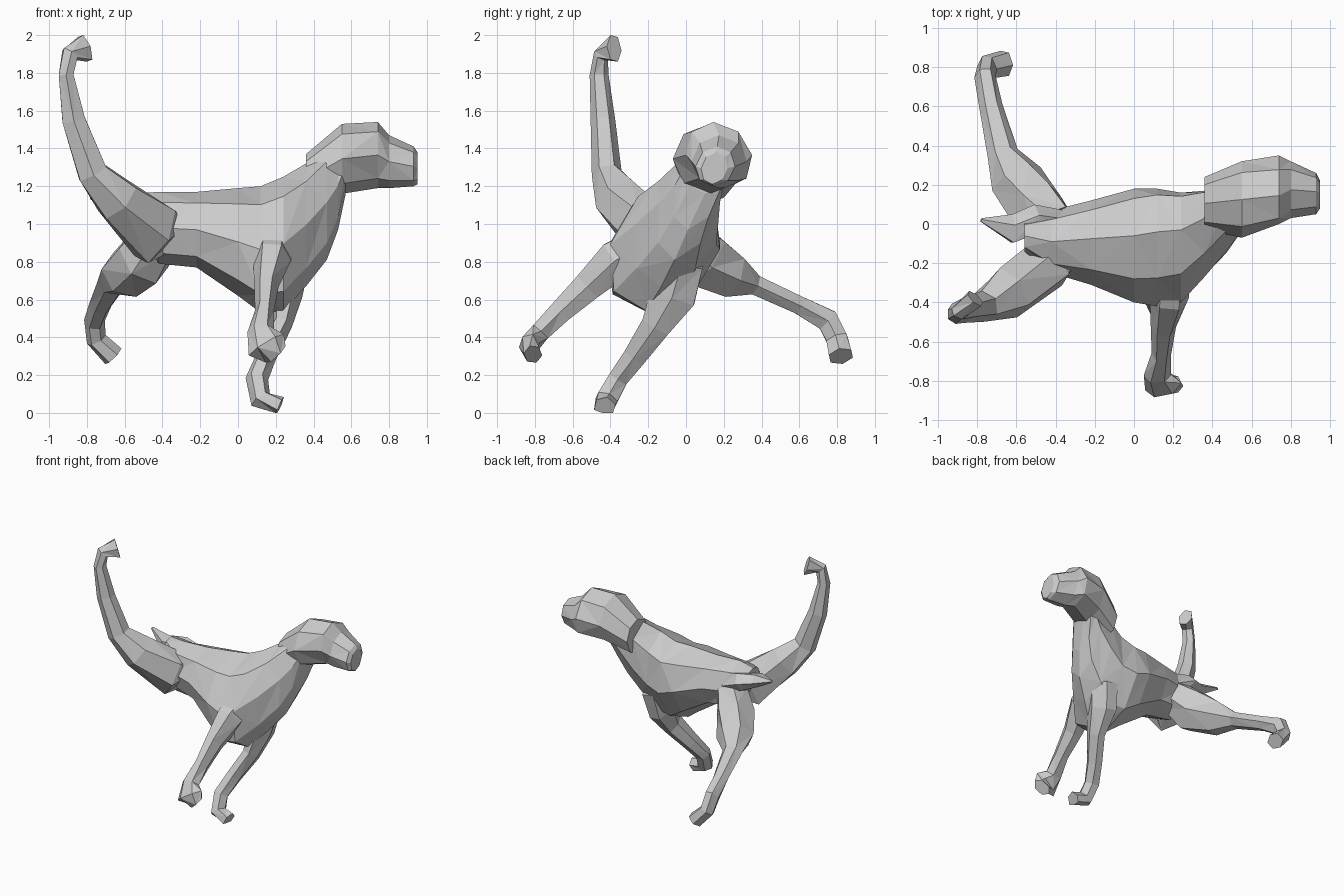
import bpy
from math import sin, cos, pi
from mathutils import Vector


def skin(name, rings):
    """Bridge equal-sized rings of points into a closed, flat-shaded mesh."""
    n = len(rings[0])
    verts = [(p[0], p[1], max(p[2], 0)) for ring in rings for p in ring]
    faces = [tuple(reversed(range(n))),
             tuple(range((len(rings) - 1) * n, len(rings) * n))]
    for r in range(len(rings) - 1):
        for k in range(n):
            a, b = r * n + k, r * n + (k + 1) % n
            # facets split into triangles, alternating the diagonal
            if (r + k) % 2:
                faces += [(a, b, b + n), (a, b + n, a + n)]
            else:
                faces += [(a, b, a + n), (b, b + n, a + n)]
    mesh = bpy.data.meshes.new(name)
    mesh.from_pydata(verts, [], faces)
    mesh.update()
    obj = bpy.data.objects.new(name, mesh)
    bpy.context.collection.objects.link(obj)
    return obj


def sections(name, data, n=8):
    """Rings in planes across x: x, y range, z range, sideways lean of the top."""
    rings = []
    for x, y0, y1, z0, z1, lean in data:
        cy, cz, ry, rz = (y0 + y1) / 2, (z0 + z1) / 2, (y1 - y0) / 2, (z1 - z0) / 2
        angles = [2 * pi * k / n for k in range(n)]
        rings.append([(x, cy + ry * cos(a) + lean * sin(a), cz + rz * sin(a))
                      for a in angles])
    return skin(name, rings)


def limb(name, path, ref, n=6):
    """Tube along a path: x, y, z, radius along ref, radius across it."""
    pts = [Vector(p[:3]) for p in path]
    rings = []
    for i, (p, row) in enumerate(zip(pts, path)):
        t = (pts[min(i + 1, len(pts) - 1)] - pts[max(i - 1, 0)]).normalized()
        u = (Vector(ref) - t * t.dot(Vector(ref))).normalized()
        v = t.cross(u)
        rings.append([p + u * row[3] * cos(2 * pi * k / n) + v * row[4] * sin(2 * pi * k / n)
                      for k in range(n)])
    return skin(name, rings)


# Torso and neck
sections("torso", [
    (-0.56, -0.14, 0.02, 1.04, 1.16, 0),
    (-0.42, -0.25, 0.07, 0.79, 1.17, 0),
    (-0.22, -0.31, 0.12, 0.77, 1.17, 0.02),
    (0.00, -0.40, 0.18, 0.62, 1.19, 0.05),
    (0.12, -0.42, 0.18, 0.53, 1.20, 0.08),
    (0.24, -0.40, 0.16, 0.54, 1.25, 0.09),
    (0.36, -0.27, 0.17, 0.67, 1.32, 0.08),
    (0.47, -0.14, 0.18, 0.81, 1.42, 0.08),
    (0.53, -0.06, 0.20, 0.97, 1.44, 0.06),
    (0.57, 0.00, 0.24, 1.16, 1.45, 0.02),
])

# Head with muzzle
sections("head", [
    (0.36, -0.03, 0.24, 1.10, 1.37, 0),
    (0.55, -0.07, 0.32, 1.16, 1.53, 0),
    (0.74, 0.00, 0.35, 1.19, 1.54, -0.03),
    (0.80, 0.03, 0.32, 1.19, 1.47, 0),
    (0.93, 0.05, 0.26, 1.20, 1.41, 0.01),
    (0.95, 0.08, 0.22, 1.21, 1.38, 0.01),
])

# Hind leg lifted high
limb("raised_hind_leg", [
    (-0.33, -0.10, 0.97, 0.08, 0.10), (-0.44, -0.20, 0.95, 0.14, 0.18),
    (-0.64, -0.35, 1.13, 0.14, 0.13), (-0.77, -0.42, 1.27, 0.08, 0.09),
    (-0.87, -0.44, 1.55, 0.065, 0.07), (-0.91, -0.46, 1.79, 0.05, 0.045),
    (-0.89, -0.45, 1.90, 0.04, 0.05), (-0.81, -0.38, 1.93, 0.05, 0.08),
], (0, 1, 0))

# Hind leg stretched sideways
limb("stretched_hind_leg", [
    (-0.40, -0.02, 0.95, 0.12, 0.13), (-0.50, 0.08, 0.82, 0.15, 0.17),
    (-0.60, 0.23, 0.73, 0.14, 0.13), (-0.67, 0.36, 0.68, 0.08, 0.06),
    (-0.73, 0.60, 0.57, 0.06, 0.055), (-0.76, 0.75, 0.49, 0.055, 0.07),
    (-0.75, 0.80, 0.39, 0.055, 0.065), (-0.66, 0.82, 0.30, 0.06, 0.07),
], (1, 0, 0))

# Front leg reaching outward
limb("outer_front_leg", [
    (0.19, -0.22, 0.90, 0.10, 0.10), (0.18, -0.37, 0.81, 0.10, 0.12),
    (0.15, -0.52, 0.67, 0.065, 0.09), (0.14, -0.66, 0.54, 0.05, 0.07),
    (0.12, -0.77, 0.43, 0.07, 0.06), (0.15, -0.83, 0.36, 0.11, 0.055),
    (0.20, -0.81, 0.31, 0.07, 0.05),
], (1, 0, 0))

# Front leg reaching the ground
limb("inner_front_leg", [
    (0.28, -0.02, 0.80, 0.10, 0.13), (0.25, -0.07, 0.62, 0.09, 0.14),
    (0.23, -0.16, 0.46, 0.055, 0.09), (0.15, -0.27, 0.30, 0.055, 0.07),
    (0.10, -0.36, 0.18, 0.06, 0.06), (0.12, -0.42, 0.07, 0.06, 0.065),
    (0.22, -0.43, 0.03, 0.06, 0.06),
], (1, 0, 0))

# Short pointed tail
limb("tail", [
    (-0.36, 0.00, 1.01, 0.07, 0.10), (-0.50, 0.02, 1.07, 0.08, 0.07),
    (-0.62, -0.03, 1.09, 0.08, 0.05), (-0.78, 0.02, 1.14, 0.01, 0.01),
], (0, 1, 0), n=5)
